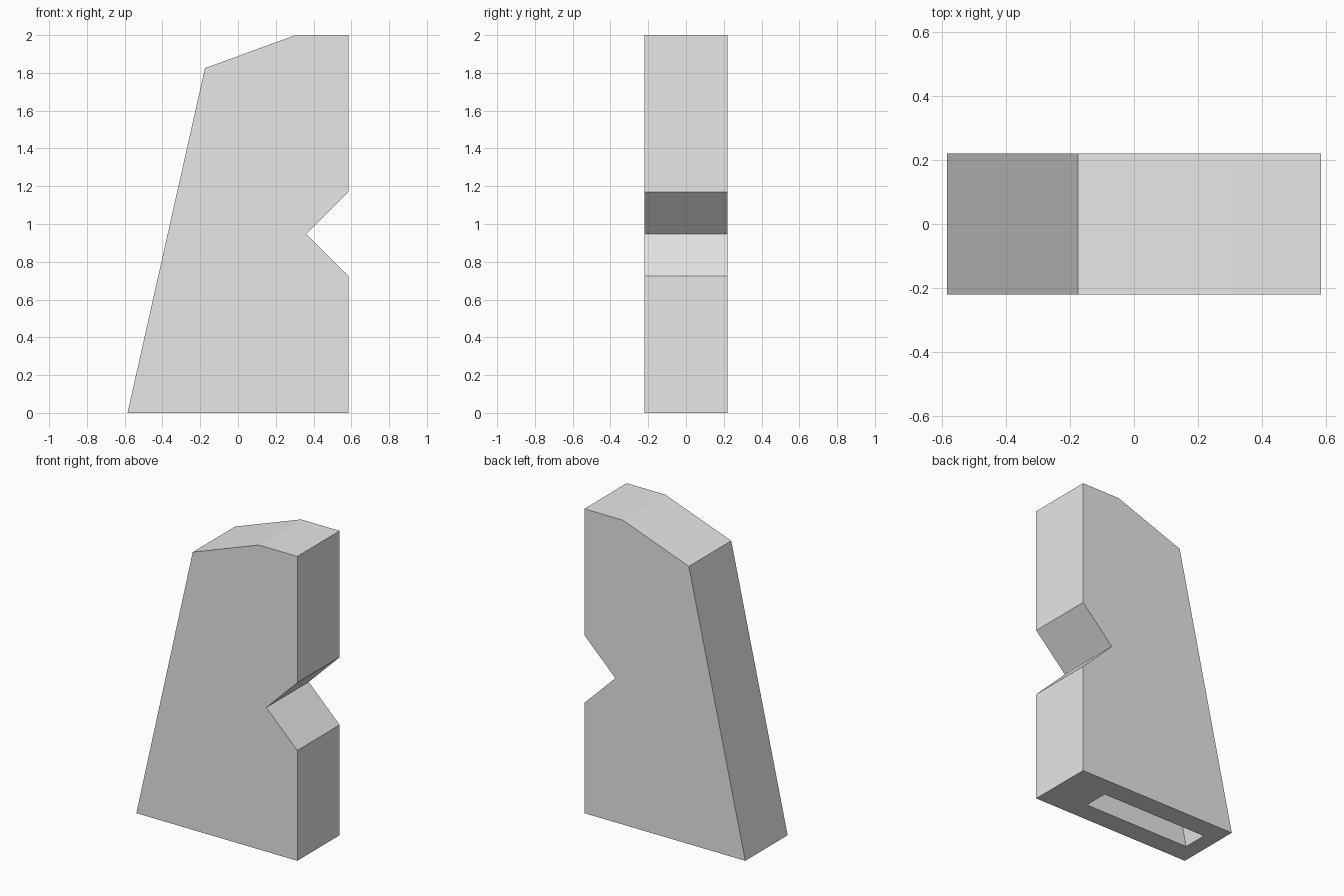
import bpy
import bmesh

if "Cube" in bpy.data.objects:
    bpy.data.objects.remove(bpy.data.objects["Cube"])

HALF_DEPTH = 0.22
CAVITY_HALF = 0.083

# Plain grey finish
grey = bpy.data.materials.new("light_grey")
grey.diffuse_color = (0.8, 0.8, 0.8, 1.0)
grey.use_nodes = True
grey.node_tree.nodes["Principled BSDF"].inputs["Base Color"].default_value = grey.diffuse_color

# Side profiles as (x, z), counter-clockwise seen from the front
outer = [(-0.585, 0), (0.585, 0), (0.585, 0.725), (0.36, 0.947),
         (0.585, 1.17), (0.585, 2.0), (0.305, 2.0), (-0.175, 1.825)]
inner = [(-0.48, 0), (0.30, 0), (0.30, 1.87), (-0.097, 1.725)]


def ring(bm, profile, y):
    return [bm.verts.new((x, y, z)) for x, z in profile]


def side_walls(bm, front, back, skip=()):
    n = len(front)
    for i in range(n):
        if i not in skip:
            j = (i + 1) % n
            bm.faces.new((front[i], back[i], back[j], front[j]))


bm = bmesh.new()

# Notched wedge body, left open underneath
of, ob = ring(bm, outer, -HALF_DEPTH), ring(bm, outer, HALF_DEPTH)
bm.faces.new(of)
bm.faces.new(ob[::-1])
side_walls(bm, of, ob, skip=(0,))

# Hollow interior following the sloped side and top
cf, cb = ring(bm, inner, -CAVITY_HALF), ring(bm, inner, CAVITY_HALF)
bm.faces.new(cf)
bm.faces.new(cb[::-1])
side_walls(bm, cf, cb, skip=(0,))

# Flat rim around the bottom slot
rim_out = [of[0], of[1], ob[1], ob[0]]
rim_in = [cf[0], cf[1], cb[1], cb[0]]
for i in range(4):
    j = (i + 1) % 4
    bm.faces.new((rim_out[i], rim_out[j], rim_in[j], rim_in[i]))

bmesh.ops.recalc_face_normals(bm, faces=bm.faces[:])
mesh = bpy.data.meshes.new("notched_wedge_body")
bm.to_mesh(mesh)
bm.free()
mesh.materials.append(grey)
body = bpy.data.objects.new("notched_wedge_body", mesh)
bpy.context.collection.objects.link(body)
